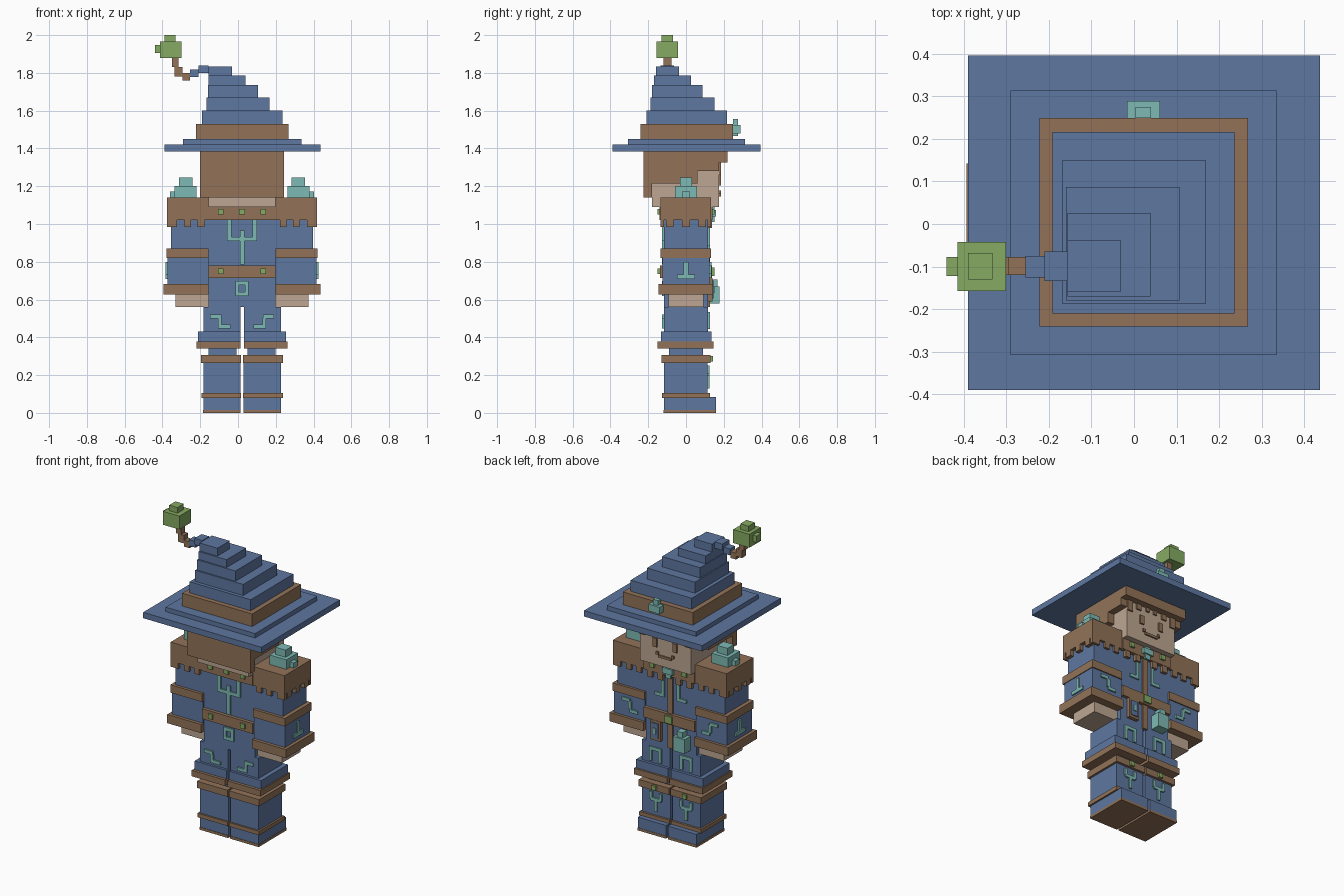
import bpy, bmesh
from mathutils import Vector

CX = 0.0215  # centre line of the body (the sprout shifts the bounding box)


def material(name, rgb):
    m = bpy.data.materials.new(name)
    m.diffuse_color = (*rgb, 1)
    return m


BLUE = material("blue cloth", (0.112, 0.184, 0.352))
BROWN = material("brown leather", (0.287, 0.171, 0.098))
GREEN = material("leaf green", (0.238, 0.402, 0.122))
TEAL = material("teal crystal", (0.209, 0.491, 0.456))
SKIN = material("skin", (0.509, 0.381, 0.287))


def part(name, mat, boxes, mirror=False, cx=CX):
    """One object from boxes (x0, x1, y0, y1, z0, z1), x measured from the centre line."""
    bm = bmesh.new()
    for b in boxes:
        sides = [b] + ([(-b[1], -b[0], *b[2:])] if mirror else [])
        for x0, x1, y0, y1, z0, z1 in sides:
            lo, hi = Vector((x0 + cx, y0, z0)), Vector((x1 + cx, y1, z1))
            for v in bmesh.ops.create_cube(bm, size=1)["verts"]:
                v.co = Vector((lo[i] + (v.co[i] + 0.5) * (hi[i] - lo[i]) for i in range(3)))
    me = bpy.data.meshes.new(name)
    bm.to_mesh(me)
    bm.free()
    me.materials.append(mat)
    ob = bpy.data.objects.new(name, me)
    bpy.context.collection.objects.link(ob)
    return ob


def plate(name, mat, y, rects, mirror=False, t=0.009):
    """Thin decoration on a face at depth y; rects are (x0, x1, z0, z1)."""
    y0, y1 = (y - 0.002, y + t) if y > 0 else (y - t, y + 0.002)
    part(name, mat, [(a, b, y0, y1, c, d) for a, b, c, d in rects], mirror)


# Hat: bent stepped cone, absolute coordinates
part("hat_brim", BLUE, [(-0.39, 0.437, -0.39, 0.395, 1.385, 1.422),
                        (-0.29, 0.335, -0.308, 0.313, 1.42, 1.45)], cx=0)
part("hat_band", BROWN, [(-0.222, 0.267, -0.24, 0.249, 1.45, 1.53)], cx=0)
part("hat_crown", BLUE, [(-0.191, 0.236, -0.21, 0.216, 1.53, 1.60),
                         (-0.168, 0.168, -0.188, 0.15, 1.60, 1.67),
                         (-0.16, 0.107, -0.179, 0.087, 1.67, 1.735),
                         (-0.156, 0.039, -0.17, 0.026, 1.735, 1.785),
                         (-0.156, -0.032, -0.16, -0.038, 1.785, 1.835),
                         (-0.21, -0.156, -0.134, -0.064, 1.80, 1.84),
                         (-0.255, -0.21, -0.125, -0.075, 1.777, 1.817)], cx=0)
part("sprout_stem", BROWN, [(-0.295, -0.255, -0.12, -0.078, 1.76, 1.80),
                            (-0.336, -0.295, -0.12, -0.078, 1.78, 1.83),
                            (-0.35, -0.315, -0.12, -0.078, 1.83, 1.88)], cx=0)
part("sprout_leaf", GREEN, [(-0.414, -0.30, -0.157, -0.042, 1.88, 1.965),
                            (-0.39, -0.332, -0.13, -0.068, 1.965, 2.0),
                            (-0.44, -0.414, -0.122, -0.078, 1.905, 1.947)], cx=0)
part("hat_crystal", TEAL, [(-0.038, 0.039, 0.249, 0.289, 1.48, 1.523),
                           (-0.018, 0.018, 0.249, 0.275, 1.465, 1.555)])

# Head and hair
part("head", SKIN, [(-0.178, 0.178, -0.18, 0.175, 1.09, 1.385)])
part("hair", BROWN, [(-0.222, 0.222, -0.225, -0.18, 1.14, 1.385),
                     (-0.222, 0.222, 0.175, 0.22, 1.325, 1.385)])
part("hair_sides", BROWN, [(0.178, 0.222, -0.18, 0.06, 1.215, 1.385),
                           (0.178, 0.222, 0.06, 0.175, 1.28, 1.385)], True)
plate("hair_fringe", BROWN, 0.175, [(0.14, 0.178, 1.26, 1.33), (0.075, 0.11, 1.29, 1.33),
                                    (0.015, 0.04, 1.30, 1.33)], True)
plate("eyes", BROWN, 0.175, [(0.055, 0.085, 1.205, 1.26)], True)
plate("mouth", BROWN, 0.175, [(-0.045, 0.045, 1.145, 1.16)])
plate("mouth_corners", BROWN, 0.175, [(0.045, 0.062, 1.16, 1.178)], True)

# Torso, collar and belt
part("torso", BLUE, [(-0.178, 0.178, -0.117, 0.117, 0.56, 1.09)])
part("collar", BROWN, [(-0.178, 0.178, -0.14, 0.14, 1.02, 1.095)])
part("belt", BROWN, [(-0.178, 0.178, -0.138, 0.138, 0.715, 0.78)])
part("coat_placket", BROWN, [(-0.017, 0.017, 0.115, 0.128, 0.56, 1.02)])
part("collar_front_teeth", BROWN, [(0.045, 0.08, 0.115, 0.138, 0.98, 1.02),
                                   (0.12, 0.155, 0.115, 0.138, 0.98, 1.02)], True)
part("back_studs", GREEN, [(0.098, 0.128, -0.152, -0.137, 1.05, 1.08),
                           (0.098, 0.128, -0.15, -0.136, 0.735, 0.765)], True)
part("back_middle_stud", GREEN, [(-0.015, 0.015, -0.152, -0.137, 1.05, 1.08)])
part("front_studs", GREEN, [(0.098, 0.128, 0.138, 0.152, 1.05, 1.08)], True)
part("belt_buckle", GREEN, [(-0.025, 0.025, 0.136, 0.15, 0.725, 0.77)])
part("collar_crystal", TEAL, [(-0.035, 0.035, 0.138, 0.158, 1.04, 1.075),
                              (-0.018, 0.018, 0.138, 0.15, 1.01, 1.09)])
plate("back_fork_rune", TEAL, -0.117, [(-0.012, 0.012, 0.785, 0.965), (-0.06, 0.06, 0.91, 0.932)])
plate("back_fork_prongs", TEAL, -0.117, [(0.055, 0.08, 0.91, 1.02)], True)
plate("back_square_rune", TEAL, -0.117, [(-0.035, 0.035, 0.678, 0.698), (-0.035, -0.016, 0.64, 0.678),
                                         (0.016, 0.035, 0.64, 0.678), (-0.035, 0.035, 0.62, 0.64)])
plate("chest_runes", TEAL, 0.117, [(0.045, 0.066, 0.87, 0.98), (0.066, 0.11, 0.87, 0.89)], True)

# Items hanging from the belt
part("belt_flask", TEAL, [(-0.135, -0.055, 0.115, 0.178, 0.58, 0.67),
                          (-0.115, -0.075, 0.125, 0.168, 0.67, 0.705)])
part("belt_book", BROWN, [(0.06, 0.13, 0.115, 0.14, 0.59, 0.715)])
plate("book_cover", BLUE, 0.14, [(0.072, 0.118, 0.605, 0.70)], t=0.006)
plate("book_rune", TEAL, 0.146, [(0.085, 0.105, 0.635, 0.67)], t=0.005)

# Arms
part("sleeves", BLUE, [(0.178, 0.375, -0.117, 0.117, 0.85, 1.03),
                       (0.178, 0.395, -0.125, 0.125, 0.67, 0.83)], True)
part("sleeve_bands", BROWN, [(0.178, 0.40, -0.135, 0.132, 0.82, 0.87),
                             (0.178, 0.415, -0.145, 0.142, 0.627, 0.682)], True)
part("hands", SKIN, [(0.178, 0.352, -0.092, 0.092, 0.56, 0.63)], True)
teeth = [(0.2, 0.235), (0.27, 0.305), (0.345, 0.398)]
side_teeth = [(-0.105, -0.065), (-0.02, 0.02), (0.065, 0.105)]
part("shoulder_capes", BROWN,
     [(0.178, 0.398, -0.135, 0.132, 1.02, 1.14)]
     + [(a, b, y, y + 0.018, 0.985, 1.02) for a, b in teeth for y in (-0.135, 0.114)]
     + [(0.373, 0.398, a, b, 0.985, 1.02) for a, b in side_teeth], True)
part("shoulder_crystals", TEAL, [(0.24, 0.357, -0.058, 0.058, 1.14, 1.20),
                                 (0.262, 0.334, -0.032, 0.032, 1.20, 1.245),
                                 (0.357, 0.382, -0.02, 0.02, 1.14, 1.172)], True)
part("sleeve_side_runes", TEAL, [(0.394, 0.404, -0.012, 0.012, 0.73, 0.80),
                                 (0.394, 0.404, -0.048, 0.048, 0.71, 0.732)], True)
plate("sleeve_front_runes", TEAL, 0.125, [(0.225, 0.28, 0.715, 0.735), (0.268, 0.29, 0.735, 0.785),
                                          (0.28, 0.335, 0.78, 0.80)], True)

# Legs and boots
part("trousers", BLUE, [(0.009, 0.205, -0.117, 0.117, 0.43, 0.56),
                        (0.009, 0.233, -0.132, 0.134, 0.375, 0.432),
                        (0.03, 0.178, -0.09, 0.09, 0.30, 0.345)], True)
part("knee_bands", BROWN, [(0.009, 0.24, -0.15, 0.146, 0.34, 0.378)], True)
part("boots", BLUE, [(0.007, 0.205, -0.117, 0.115, 0.10, 0.27),
                     (0.007, 0.205, -0.117, 0.158, 0.015, 0.083)], True)
part("boot_trim", BROWN, [(0.005, 0.218, -0.13, 0.13, 0.265, 0.307),
                          (0.005, 0.216, -0.128, 0.128, 0.08, 0.105),
                          (0.007, 0.207, -0.12, 0.16, 0.0, 0.016)], True)
part("boot_studs", GREEN, [(0.092, 0.12, 0.128, 0.142, 0.272, 0.30)], True)
plate("boot_runes", TEAL, 0.115, [(0.096, 0.116, 0.13, 0.215), (0.07, 0.142, 0.195, 0.215),
                                  (0.062, 0.082, 0.205, 0.25), (0.13, 0.15, 0.205, 0.25)], True)
plate("thigh_front_runes", TEAL, 0.117, [(0.065, 0.15, 0.515, 0.535), (0.065, 0.085, 0.445, 0.515),
                                         (0.13, 0.15, 0.445, 0.515)], True)
plate("thigh_back_runes", TEAL, -0.117, [(0.11, 0.17, 0.50, 0.52), (0.108, 0.128, 0.468, 0.50),
                                         (0.06, 0.128, 0.448, 0.468)], True)
